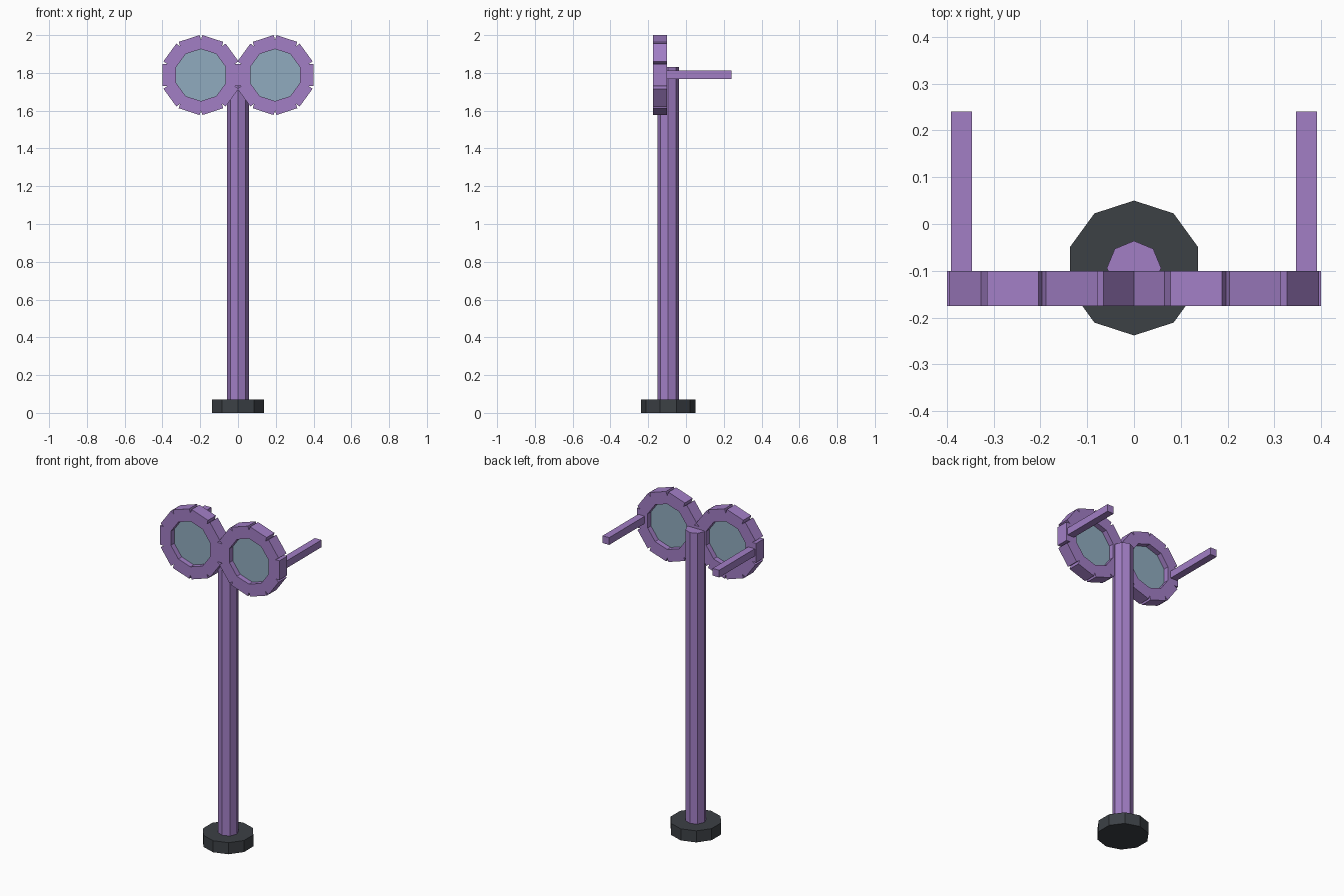
import bpy, bmesh
from math import sin, cos, tan, pi, radians

cube = bpy.data.objects.get("Cube")
if cube:
    bpy.data.objects.remove(cube, do_unlink=True)


def make_material(name, rgb):
    mat = bpy.data.materials.new(name)
    mat.use_nodes = True
    mat.diffuse_color = (*rgb, 1)
    mat.node_tree.nodes["Principled BSDF"].inputs["Base Color"].default_value = (*rgb, 1)
    return mat


purple = make_material("purple", (0.36, 0.21, 0.56))
charcoal = make_material("charcoal", (0.045, 0.052, 0.06))
glass = make_material("blue grey glass", (0.28, 0.41, 0.52))


def finish(name, bm, mat):
    bmesh.ops.recalc_face_normals(bm, faces=bm.faces)
    mesh = bpy.data.meshes.new(name)
    bm.to_mesh(mesh)
    bm.free()
    mesh.materials.append(mat)
    obj = bpy.data.objects.new(name, mesh)
    bpy.context.collection.objects.link(obj)
    return obj


def extrude_faces(bm, offset):
    geom = bmesh.ops.extrude_face_region(bm, geom=bm.faces[:])["geom"]
    verts = [g for g in geom if isinstance(g, bmesh.types.BMVert)]
    bmesh.ops.translate(bm, verts=verts, vec=offset)


def prism(name, points, offset, mat):
    bm = bmesh.new()
    bm.faces.new([bm.verts.new(p) for p in points])
    extrude_faces(bm, offset)
    return finish(name, bm, mat)


def polygon(sides, radius):
    # First corner points along the second axis
    angles = [pi / 2 + 2 * pi * i / sides for i in range(sides)]
    return [(radius * cos(a), radius * sin(a)) for a in angles]


# Stand: ten-sided foot and eight-sided pole
STAND_Y = -0.094
for name, sides, radius, low, high, mat in (
        ("foot", 10, 0.144, 0, 0.07, charcoal),
        ("pole", 8, 0.058, 0.07, 1.83, purple)):
    prism(name, [(x, STAND_Y + y, low) for x, y in polygon(sides, radius)],
          (0, 0, high - low), mat)

# Spectacle frame dimensions
SIDES = 10
EYE_X, EYE_Z = 0.196, 1.7885
FRONT, DEPTH = -0.175, 0.075
INNER, OUTER = 0.131, 0.2035      # distance to the flats
HALF = 0.058                      # half the length of a rim block
STEP = pi / SIDES


def rim(name, cx):
    # Ring of blocks with a small wedge notch between neighbours
    bm = bmesh.new()
    notch_r = HALF / sin(STEP)
    inner_r = INNER / cos(STEP)

    def vert(along, side, angle):
        x = along * cos(angle) - side * sin(angle)
        z = along * sin(angle) + side * cos(angle)
        return bm.verts.new((cx + x, FRONT, EYE_Z + z))

    for i in range(SIDES):
        a = 2 * STEP * i
        bm.faces.new([
            vert(inner_r, 0, a - STEP), vert(notch_r, 0, a - STEP),
            vert(OUTER, -HALF, a), vert(OUTER, HALF, a),
            vert(notch_r, 0, a + STEP), vert(inner_r, 0, a + STEP)])
    bmesh.ops.remove_doubles(bm, verts=bm.verts, dist=0.0001)
    extrude_faces(bm, (0, DEPTH, 0))
    return finish(name, bm, purple)


# Rims, lenses and temple arms on both sides
for side, label in ((1, "left"), (-1, "right")):
    cx = side * EYE_X
    rim(label + "_rim", cx)
    lens = polygon(SIDES, INNER / cos(STEP) + 0.002)
    prism(label + "_lens",
          [(cx + x, FRONT + DEPTH / 2 - 0.005, EYE_Z + z) for x, z in lens],
          (0, 0.01, 0), glass)
    x, half = side * 0.3685, 0.022
    corners = [(-half, -half), (half, -half), (half, half), (-half, half)]
    prism(label + "_arm",
          [(x + dx, FRONT + DEPTH, 1.79 + dz) for dx, dz in corners],
          (0, 0.34, 0), purple)
